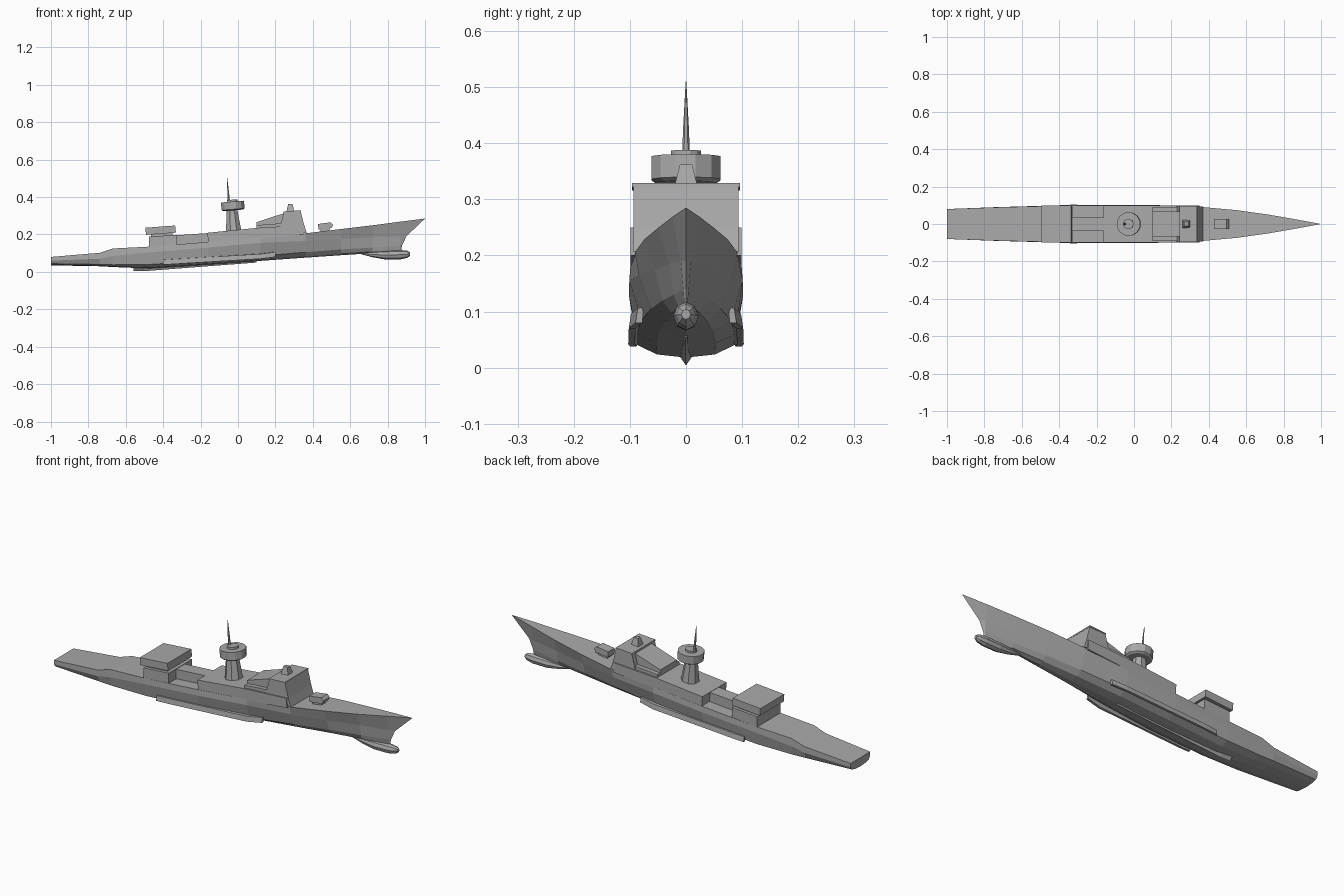
import bpy, bmesh, math
from mathutils import Matrix, Vector

if "Cube" in bpy.data.objects:
    bpy.data.objects.remove(bpy.data.objects["Cube"])

TILT = math.radians(4.4)  # bow-up trim of the whole ship

grey = bpy.data.materials.new("hull grey")
grey.use_nodes = True
grey.diffuse_color = (0.4, 0.4, 0.4, 1)
grey.node_tree.nodes["Principled BSDF"].inputs["Base Color"].default_value = (0.4, 0.4, 0.4, 1)


def finish(name, bm):
    bmesh.ops.remove_doubles(bm, verts=bm.verts, dist=0.0002)
    bmesh.ops.recalc_face_normals(bm, faces=bm.faces)
    mesh = bpy.data.meshes.new(name)
    bm.to_mesh(mesh)
    bm.free()
    mesh.materials.append(grey)
    obj = bpy.data.objects.new(name, mesh)
    bpy.context.collection.objects.link(obj)
    return obj


def loft(name, rings):
    """Skin closed rings and cap both ends."""
    bm = bmesh.new()
    rows = [[bm.verts.new(p) for p in ring] for ring in rings]
    n = len(rows[0])
    for a, b in zip(rows, rows[1:]):
        for i in range(n):
            j = (i + 1) % n
            bm.faces.new((a[i], a[j], b[j], b[i]))
    bm.faces.new(rows[0])
    bm.faces.new(rows[-1])
    return finish(name, bm)


def block(name, profile, half, y=0):
    """Extrude a side profile of (x, z) points across the ship."""
    return loft(name, [[(x, y + s * half, z) for x, z in profile] for s in (-1, 1)])


def turned(name, x, z, steps, sides=12, lean=TILT):
    """Stack of (radius, height) rings along a slightly leaning axis."""
    rot = Matrix.Rotation(-lean, 3, 'Y')
    return loft(name, [[Vector((x, 0, z)) + rot @ Vector((
        r * math.cos(2 * math.pi * (i + .5) / sides),
        r * math.sin(2 * math.pi * (i + .5) / sides), h))
        for i in range(sides)] for r, h in steps])


# Hull stations: x, deck half width, deck z, knuckle half width, knuckle z,
# bilge half width, bilge z, keel z
stations = [
    (-1.0, .080, .080, .080, .060, .068, .044, .035),
    (-.74, .089, .102, .090, .070, .080, .040, .030),
    (-.67, .091, .125, .092, .085, .082, .038, .026),
    (-.47, .096, .135, .098, .105, .086, .040, .018),
    (-.16, .100, .160, .102, .130, .088, .060, .038),
    (.12, .099, .184, .101, .155, .080, .085, .059),
    (.36, .091, .206, .084, .165, .062, .105, .076),
    (.55, .074, .229, .056, .175, .042, .120, .089),
    (.72, .050, .249, .030, .185, .022, .130, .100),
    (.87, .024, .269, .009, .190, .005, .140, .108),
]


def section(x, wd, zd, wk, zk, wb, zb, z0):
    half = [(wb * .6, z0 + (zb - z0) * .25), (wb, zb), (wk, zk), (wd, zd)]
    right = [(x, y, z) for y, z in half]
    left = [(x, -y, z) for y, z in reversed(half)]
    return [(x, 0, z0)] + right + left


rings = [section(*s) for s in stations]
# Raked stem, running from the forefoot to the tip of the bow
stem = [(.872, .108), (.873, .118), (.877, .14), (.90, .19), (1.0, .285)]
tip = [(x, 0, z) for x, z in stem]
rings.append(tip + tip[:0:-1])
bm_hull = bmesh.new()
rows = [[bm_hull.verts.new(p) for p in r] for r in rings]
bm_hull.faces.new(rows[0])
for a, b in zip(rows, rows[1:]):
    for i in range(9):
        j = (i + 1) % 9
        bm_hull.faces.new((a[i], a[j], b[j], b[i]))
bmesh.ops.remove_doubles(bm_hull, verts=bm_hull.verts, dist=.0002)
finish("hull", bm_hull)

# Bow bulb
bulb = [(.66, .006, .100), (.72, .015, .093), (.79, .024, .090),
        (.87, .025, .092), (.905, .019, .094), (.92, .009, .095)]
loft("bow_bulb", [[(x, r * .9 * math.cos(math.pi * i / 4), z + r * math.sin(math.pi * i / 4))
                   for i in range(8)] for x, r, z in bulb])

# Keel skeg under the stern
loft("keel_skeg", [[(x, -w, z + .02), (x, 0, z), (x, w, z + .02)]
                   for x, w, z in ((-.56, .014, .004), (-.50, .014, .004), (.1, .006, .05))])

# Bilge keels
for side, s in (("left", 1), ("right", -1)):
    loft(side + "_bilge_keel", [[(x, s * .075, z + .028), (x, s * (w - .004), z + .026),
                                 (x, s * w, z), (x, s * (w - .012), z)]
                                for x, w, z in ((-.40, .100, .038), (-.34, .103, .042),
                                                (.12, .102, .070), (.20, .090, .080))])

# Aft hangar and its overhanging roof
block("hangar", [(-.475, .13), (-.33, .142), (-.33, .198), (-.475, .188)], .096)
block("hangar_neck", [(-.465, .18), (-.35, .19), (-.35, .215), (-.465, .21)], .080)
block("hangar_roof", [(-.492, .198), (-.332, .210), (-.336, .248), (-.495, .236)], .098)

# Well behind the funnel with a central deckhouse
block("well_deckhouse", [(-.34, .14), (-.15, .155), (-.15, .208), (-.34, .195)], .036)

# Midship superstructure
block("midship_house", [(-.16, .155), (.35, .20), (.346, .25), (.10, .235), (-.163, .209)], .099)

# Bridge: lower tier, sloping house and wide front block
block("bridge_lower_tier", [(.10, .23), (.35, .245), (.345, .268), (.10, .250)], .090)
block("bridge_sloping_house", [(.10, .235), (.30, .25), (.30, .322), (.25, .315), (.10, .266)], .068)
block("bridge_front", [(.225, .24), (.368, .206), (.354, .25), (.335, .326), (.245, .320)], .094)
block("bridge_roof_lip", [(.243, .316), (.337, .322), (.336, .329), (.243, .323)], .096)

# Director on the bridge roof
loft("bridge_director", [[(.28 + a * dx, b * dy, z) for a, b in ((-1, -1), (1, -1), (1, 1), (-1, 1))]
                         for dx, dy, z in ((.021, .021, .322), (.012, .011, .362))])

# Fore gun house
block("fore_gun_base", [(.44, .205), (.49, .211), (.49, .235), (.44, .23)], .018)
block("fore_gun", [(.43, .226), (.50, .234), (.508, .252), (.495, .265), (.428, .256)], .026)

# Mast tower, radar drum, cap and spike
turned("mast_tower", -.022, .20, [(.047, 0), (.030, .135)], 8)
turned("radar_drum", -.026, .329, [(.055, 0), (.064, .006), (.064, .047)])
turned("radar_cap", -.030, .374, [(.028, 0), (.028, .012)])
turned("mast_spike", -.049, .38, [(.007, 0), (.005, .05), (.0006, .130)], 6)
